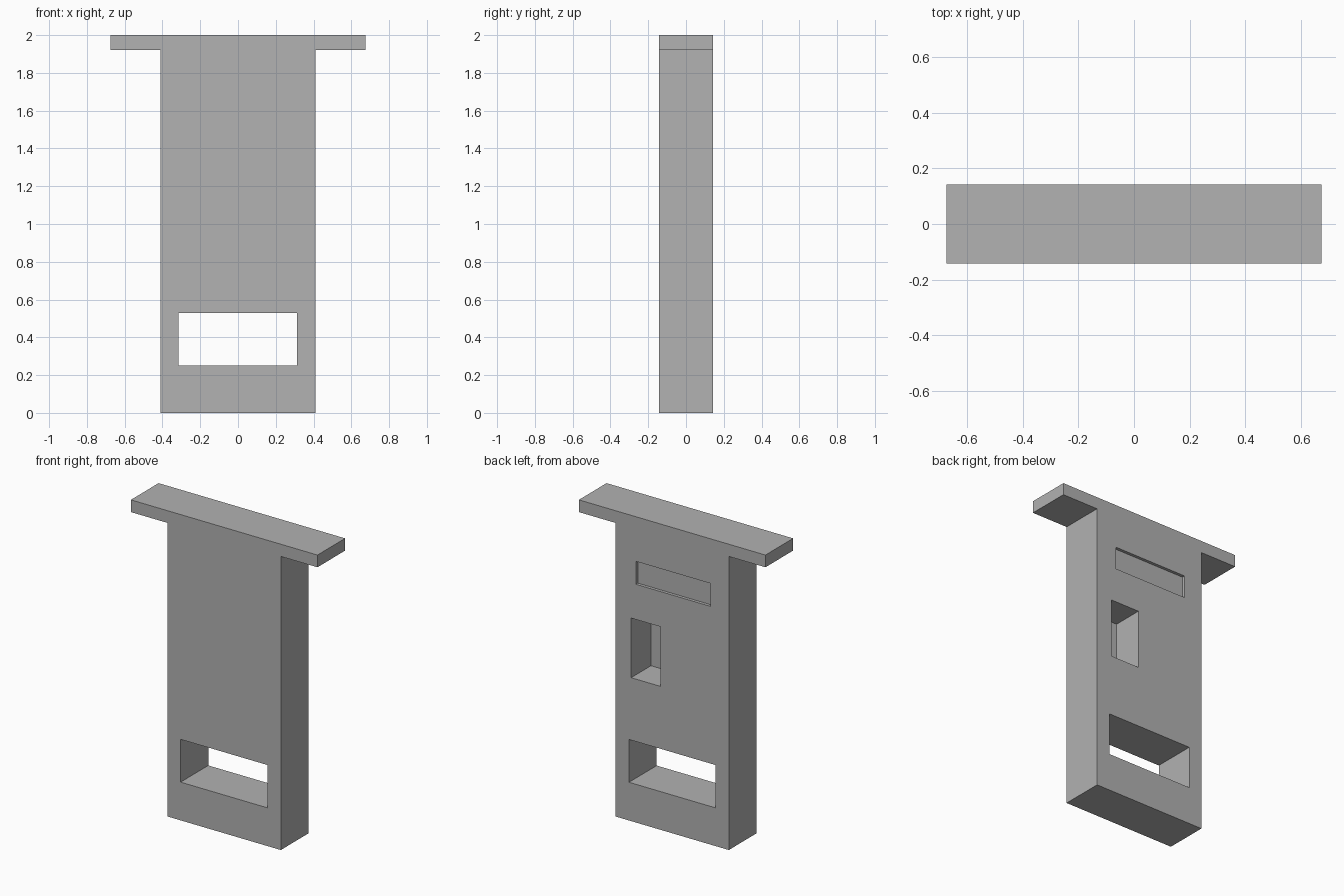
import bpy, bmesh

old = bpy.data.objects.get("Cube")
if old:
    bpy.data.objects.remove(old, do_unlink=True)

HALF_DEPTH = 0.143
BACK = HALF_DEPTH

grey = bpy.data.materials.new("plain_grey")
grey.use_nodes = True
colour = (0.445, 0.445, 0.445, 1)
grey.diffuse_color = colour
grey.node_tree.nodes["Principled BSDF"].inputs["Base Color"].default_value = colour


def extrude_profile(name, points, y0, y1):
    """Solid made by sweeping an x-z outline from y0 to y1."""
    bm = bmesh.new()
    face = bm.faces.new([bm.verts.new((x, y0, z)) for x, z in points])
    swept = bmesh.ops.extrude_face_region(bm, geom=[face])["geom"]
    moved = [v for v in swept if isinstance(v, bmesh.types.BMVert)]
    bmesh.ops.translate(bm, verts=moved, vec=(0, y1 - y0, 0))
    bmesh.ops.recalc_face_normals(bm, faces=bm.faces)
    mesh = bpy.data.meshes.new(name)
    bm.to_mesh(mesh)
    bm.free()
    mesh.materials.append(grey)
    obj = bpy.data.objects.new(name, mesh)
    bpy.context.collection.objects.link(obj)
    return obj


def cut_box(target, name, x0, x1, z0, z1, y0):
    """Cut a rectangular opening from y0 out through the back."""
    outline = [(x0, z0), (x1, z0), (x1, z1), (x0, z1)]
    cutter = extrude_profile(name, outline, y0, BACK + 0.1)
    cutter.hide_render = True
    cutter.hide_set(True)
    cutter.display_type = 'WIRE'
    mod = target.modifiers.new(name, 'BOOLEAN')
    mod.operation = 'DIFFERENCE'
    mod.solver = 'EXACT'
    mod.object = cutter


# Upright plate with its overhanging top bar, as one T-shaped solid
right_half = [(0.41, 0), (0.41, 1.92), (0.675, 1.92), (0.675, 2)]
outline = right_half + [(-x, z) for x, z in reversed(right_half)]
panel = extrude_profile("t_shaped_panel", outline, -HALF_DEPTH, HALF_DEPTH)

# Window right through, deep pocket and shallow slot in the back
cut_box(panel, "through_window_cutter", -0.315, 0.312, 0.25, 0.53, -HALF_DEPTH - 0.1)
cut_box(panel, "deep_pocket_cutter", 0.085, 0.297, 0.938, 1.328, BACK - 0.205)
cut_box(panel, "shallow_slot_cutter", -0.278, 0.262, 1.558, 1.708, BACK - 0.02)

# Bake the cuts and discard the cutters
bpy.context.view_layer.update()
evaluated = panel.evaluated_get(bpy.context.evaluated_depsgraph_get())
finished = bpy.data.meshes.new_from_object(evaluated)
cutters = [m.object for m in panel.modifiers]
panel.modifiers.clear()
panel.data = finished
for cutter in cutters:
    bpy.data.objects.remove(cutter, do_unlink=True)
